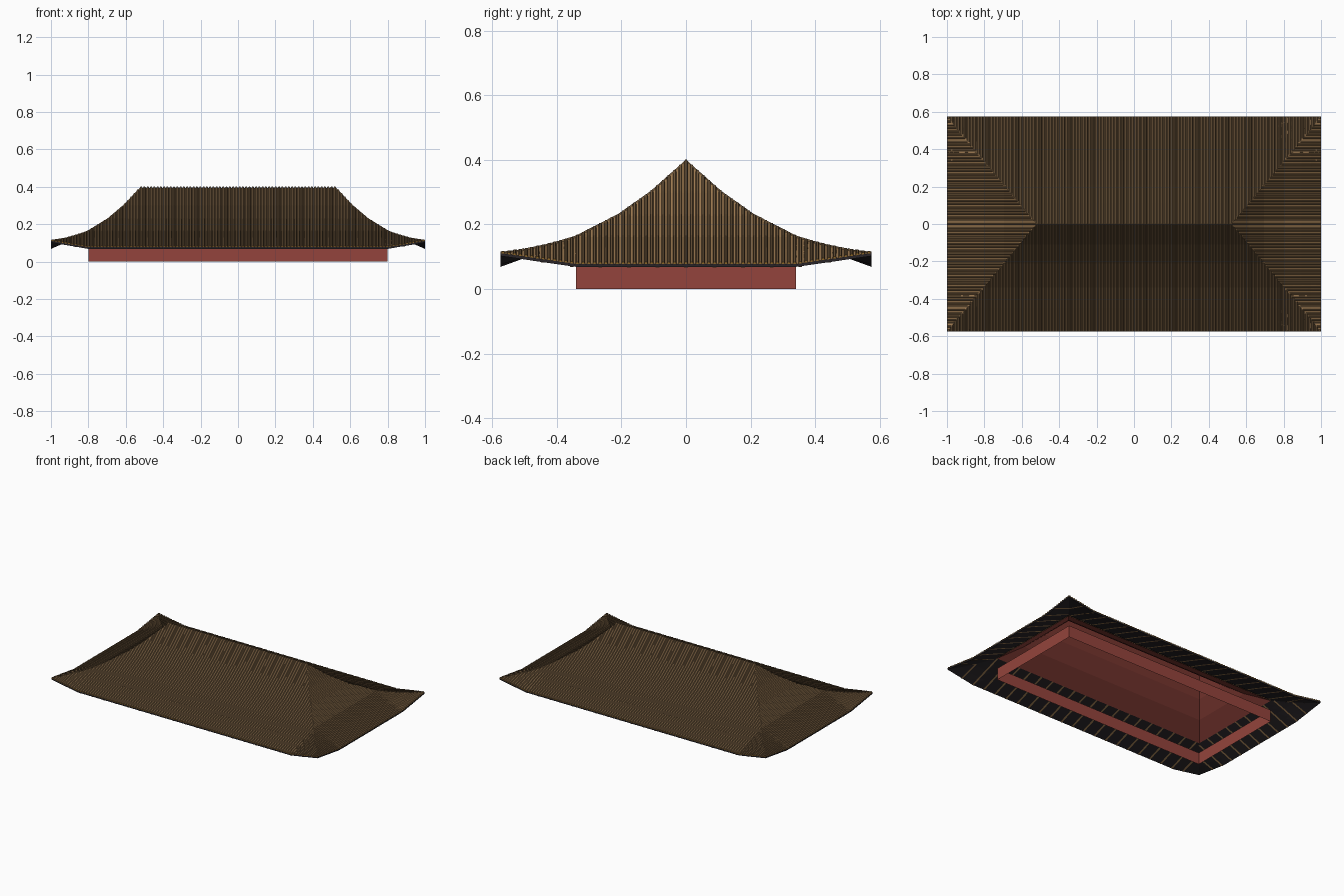
import bpy, bmesh

if "Cube" in bpy.data.objects:
    bpy.data.objects.remove(bpy.data.objects["Cube"])

HX, HY, RIDGE = 1.0, 0.575, 0.52      # eave half sizes and half ridge length
WX, WY, WALL_T = 0.8, 0.34, 0.59      # wall half sizes, slope fraction above the wall
PROFILE = [(0, .394), (.19, .297), (.365, .226), (.59, .160), (.78, .123), (1, .077)]
LIFT = 0.034
PITCH = 0.0175
SLOPES = [("front", -1, "front"), ("front", 1, "back"),
          ("side", -1, "left"), ("side", 1, "right")]


def material(name, rgb):
    m = bpy.data.materials.new(name)
    lin = [((c / 255 + .055) / 1.055) ** 2.4 for c in rgb]
    m.diffuse_color = (*lin, 1)
    m.use_nodes = True
    m.node_tree.nodes["Principled BSDF"].inputs["Base Color"].default_value = m.diffuse_color
    return m


TILE = material("tile brown", (108, 85, 58))
TAN = material("deck tan", (160, 124, 82))
UNDER = material("eave black", (40, 36, 39))
RED = material("wall red", (148, 68, 60))
OCHRE = material("tile end ochre", (140, 102, 42))


def height(t):
    for (t0, z0), (t1, z1) in zip(PROFILE, PROFILE[1:]):
        if t <= t1 + 1e-9:
            return z0 + (z1 - z0) * (t - t0) / (t1 - t0)
    return PROFILE[-1][1]


def place(kind, s, a, t, dz=0, da=0):
    """Point on a slope: a runs along the eave, t from ridge to eave."""
    wall, eave = (WX, HX) if kind == "front" else (WY, HY)
    corner = max(0, (abs(a) - wall) / (eave - wall))
    z = height(t) + LIFT * corner * max(0, (t - WALL_T) / (1 - WALL_T)) + dz
    if kind == "front":
        return (a + da, s * HY * t, z)
    return (s * (RIDGE + (HX - RIDGE) * t), a + da, z)


def half_width(kind, t):
    return RIDGE + (HX - RIDGE) * t if kind == "front" else HY * t


def finish(name, bm, mats):
    me = bpy.data.meshes.new(name)
    bm.to_mesh(me)
    bm.free()
    for m in mats:
        me.materials.append(m)
    ob = bpy.data.objects.new(name, me)
    bpy.context.collection.objects.link(ob)
    return ob


def sheet(name, mats, ts, dz, up):
    """Curved hipped sheet; the last material goes on the two end slopes."""
    bm = bmesh.new()
    n = 40
    for kind, s, _ in SLOPES:
        rows = []
        for t in ts:
            w = half_width(kind, t)
            rows.append([bm.verts.new(place(kind, s, w * (2 * i / n - 1), t, dz))
                         for i in range(n + 1)])
        for r0, r1 in zip(rows, rows[1:]):
            for i in range(n):
                f = bm.faces.new((r0[i], r0[i + 1], r1[i + 1], r1[i]))
                f.material_index = len(mats) - 1 if kind == "side" else 0
    bmesh.ops.remove_doubles(bm, verts=bm.verts, dist=1e-5)
    bm.normal_update()
    for f in bm.faces:
        if (f.normal.z > 0) != up:
            f.normal_flip()
    return finish(name, bm, mats)


def columns(kind):
    """Centre and upper end of every tile row on a slope."""
    eave = half_width(kind, 1)
    count = int(2 * eave / PITCH)
    for k in range(count):
        a = -eave + 2 * eave / count * (k + .5)
        t0 = max(0, (abs(a) - RIDGE) / (HX - RIDGE)) if kind == "front" else abs(a) / HY
        yield k, a, t0


# roof deck, dark eave underside and red ceiling
TS = [0, .19, .365, .59, .685, .78, .89, 1]
sheet("roof_deck", [TILE, TAN], TS, 0, True)
sheet("eave_underside", [UNDER], [t for t in TS if t >= WALL_T], -0.009, False)
sheet("ceiling", [RED], [t for t in TS if t <= WALL_T], -0.012, False)

# dark edge band closing the eave
bm = bmesh.new()
for kind, s, _ in SLOPES:
    w, n = half_width(kind, 1), 40
    pts = [w * (2 * i / n - 1) for i in range(n + 1)]
    top = [bm.verts.new(place(kind, s, a, 1)) for a in pts]
    low = [bm.verts.new(place(kind, s, a, 1, -0.009)) for a in pts]
    for i in range(n):
        bm.faces.new((low[i], low[i + 1], top[i + 1], top[i]))
bm.normal_update()
for f in bm.faces:
    c = f.calc_center_median()
    if f.normal.x * c.x + f.normal.y * c.y < 0:
        f.normal_flip()
finish("eave_band", bm, [UNDER])

# tile rows running down every slope, with ochre ends
for kind, s, label in SLOPES:
    bm = bmesh.new()
    rad = 0.0078 if kind == "front" else 0.0060
    arc = [(-rad, -.001), (-rad * .5, .0062), (rad * .5, .0062), (rad, -.001)]
    for k, a, t0 in columns(kind):
        ts = [t0] + [t for t, _ in PROFILE if t > t0 + .004]
        rings = [[bm.verts.new(place(kind, s, a, t, h, d)) for d, h in arc] for t in ts]
        for r0, r1 in zip(rings, rings[1:]):
            for i in range(len(arc) - 1):
                f = bm.faces.new((r0[i], r0[i + 1], r1[i + 1], r1[i]))
                f.normal_update()
                if f.normal.z < 0:
                    f.normal_flip()
        cap = bm.faces.new(rings[-1])
        cap.material_index = 1
        cap.normal_update()
        c = cap.calc_center_median()
        if (cap.normal.y * c.y if kind == "front" else cap.normal.x * c.x) < 0:
            cap.normal_flip()
    finish(label + "_tile_rows", bm, [TILE, OCHRE])

# thin tan battens under the eaves
bm = bmesh.new()
for kind, s, _ in SLOPES:
    for k, a, t0 in columns(kind):
        if k % 5 != 2 or t0 > .9:
            continue
        start = max(t0, WALL_T)
        ts = [start] + [t for t in TS if t > start + .004]
        rows = [[bm.verts.new(place(kind, s, a, t, -0.0105, d)) for d in (-.006, .006)]
                for t in ts]
        for r0, r1 in zip(rows, rows[1:]):
            f = bm.faces.new((r0[0], r0[1], r1[1], r1[0]))
            f.normal_update()
            if f.normal.z > 0:
                f.normal_flip()
finish("eave_battens", bm, [TAN])

# open red wall band below the roof
bm = bmesh.new()
ring = [(-WX, -WY), (WX, -WY), (WX, WY), (-WX, WY)]
low = [bm.verts.new((x, y, 0)) for x, y in ring]
top = [bm.verts.new((x, y, 0.08)) for x, y in ring]
for i in range(4):
    j = (i + 1) % 4
    bm.faces.new((low[i], low[j], top[j], top[i]))
finish("wall_band", bm, [RED])
